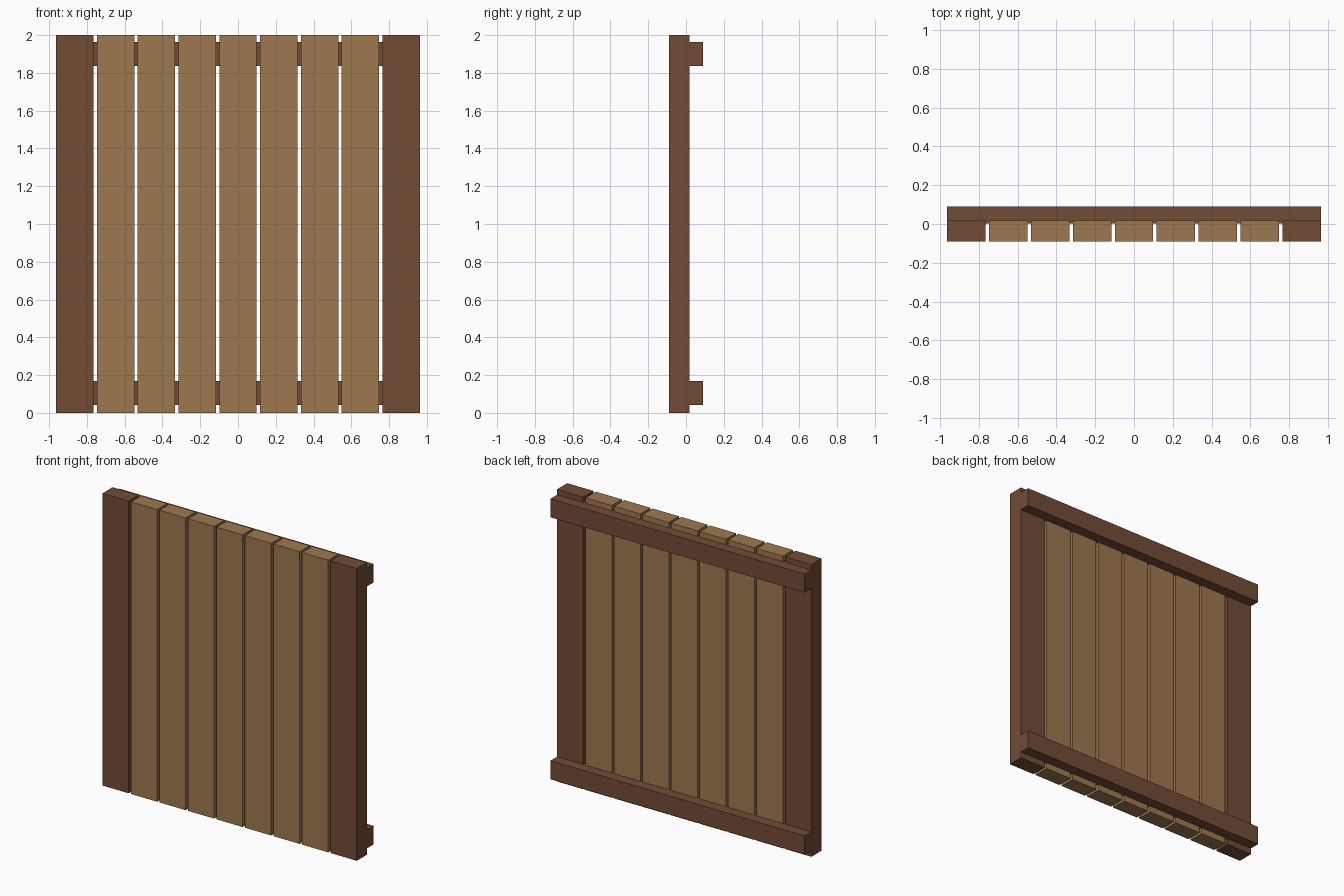
import bpy

if "Cube" in bpy.data.objects:
    bpy.data.objects.remove(bpy.data.objects["Cube"])

PITCH, WIDTH, COUNT = 0.216, 0.198, 9
HALF = (PITCH * (COUNT - 1) + WIDTH) / 2


def material(name, color):
    m = bpy.data.materials.new(name)
    m.diffuse_color = (*color, 1)
    m.use_nodes = True
    m.node_tree.nodes["Principled BSDF"].inputs["Base Color"].default_value = m.diffuse_color
    return m


dark = material("dark_wood", (0.17, 0.072, 0.036))
light = material("light_wood", (0.34, 0.19, 0.08))


def box(name, x, y, z, mat):
    """Box from (min, max) ranges on each axis."""
    bpy.ops.mesh.primitive_cube_add(size=1, location=[sum(r) / 2 for r in (x, y, z)])
    ob = bpy.context.object
    ob.name = name
    ob.scale = [r[1] - r[0] for r in (x, y, z)]
    bpy.ops.object.transform_apply(location=False, rotation=False, scale=True)
    ob.data.materials.append(mat)
    return ob


# Vertical boards: dark posts at both ends, light planks between
for i in range(COUNT):
    cx = (i - (COUNT - 1) / 2) * PITCH
    end = i in (0, COUNT - 1)
    box("end_post" if end else "plank", (cx - WIDTH / 2, cx + WIDTH / 2),
        (-0.091, 0.019), (0, 2), dark if end else light)

# Horizontal rails on the back, let slightly into the boards
for name, z in (("bottom_rail", (0.043, 0.17)), ("top_rail", (1.836, 1.963))):
    box(name, (-HALF, HALF), (0.002, 0.091), z, dark)
